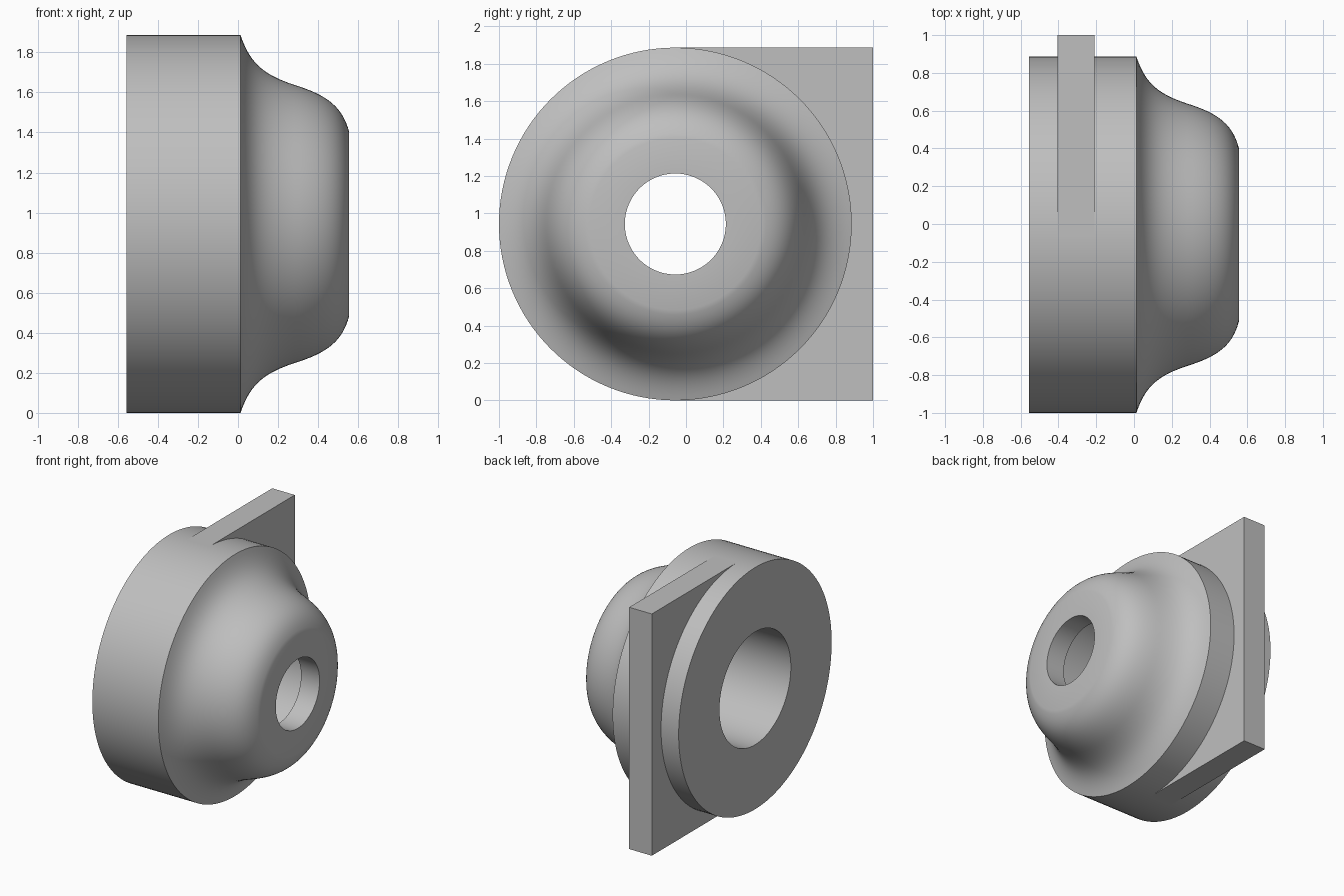
import bpy, bmesh, math
from mathutils import Vector
from mathutils.geometry import interpolate_bezier

old = bpy.data.objects.get("Cube")
if old:
    bpy.data.objects.remove(old, do_unlink=True)

R = 0.943                      # outer radius, also axis height
AXIS = Vector((0, -0.057, R))  # the turning axis runs along x
SEGMENTS = 128

grey = bpy.data.materials.new("plain_grey")
grey.use_nodes = True
colour = (0.52, 0.52, 0.52, 1)
grey.diffuse_color = colour
grey.node_tree.nodes["Principled BSDF"].inputs["Base Color"].default_value = colour


def finish(name, bm):
    bmesh.ops.recalc_face_normals(bm, faces=bm.faces)
    mesh = bpy.data.meshes.new(name)
    bm.to_mesh(mesh)
    bm.free()
    mesh.materials.append(grey)
    obj = bpy.data.objects.new(name, mesh)
    bpy.context.collection.objects.link(obj)
    bpy.ops.object.select_all(action='DESELECT')
    obj.select_set(True)
    bpy.context.view_layer.objects.active = obj
    bpy.ops.object.shade_smooth_by_angle(angle=math.radians(25))
    return obj


def bezier(*pts):
    a, b, c, d = (Vector((x, r, 0)) for x, r in pts)
    return [(p.x, p.y) for p in interpolate_bezier(a, b, c, d, 16)]


# Turned body: flange, flared shoulder, rounded nose and stepped bore
flare = bezier((0.013, R), (0.06, 0.80), (0.13, 0.745), (0.28, 0.695))
nose = bezier((0.28, 0.695), (0.44, 0.645), (0.52, 0.59), (0.555, 0.46))
profile = [(-0.557, 0.44), (-0.557, R)] + flare + nose[1:]
profile += [(0.555, 0.27), (0.395, 0.27), (0.395, 0.44)]

bm = bmesh.new()
rings = []
for i in range(SEGMENTS):
    a = math.tau * i / SEGMENTS
    rings.append([bm.verts.new(AXIS + Vector((x, r * math.cos(a), r * math.sin(a))))
                  for x, r in profile])
for i, ring in enumerate(rings):
    following = rings[(i + 1) % SEGMENTS]
    for j in range(len(profile)):
        k = (j + 1) % len(profile)
        bm.faces.new((ring[j], ring[k], following[k], following[j]))
finish("turned_body", bm)

# Square mounting plate, with a round cut-out hidden inside the flange
outline = [(AXIS.y, 2 * R), (1, 2 * R), (1, 0), (AXIS.y, 0)]
for i in range(33):
    a = math.pi * (i / 32 - 0.5)
    outline.append((AXIS.y + 0.8 * math.cos(a), R + 0.8 * math.sin(a)))
bm = bmesh.new()
face = bm.faces.new([bm.verts.new((-0.405, y, z)) for y, z in outline])
extruded = bmesh.ops.extrude_face_region(bm, geom=[face], use_keep_orig=True)["geom"]
bmesh.ops.translate(bm, vec=(0.195, 0, 0),
                    verts=[v for v in extruded if isinstance(v, bmesh.types.BMVert)])
finish("mounting_plate", bm)
